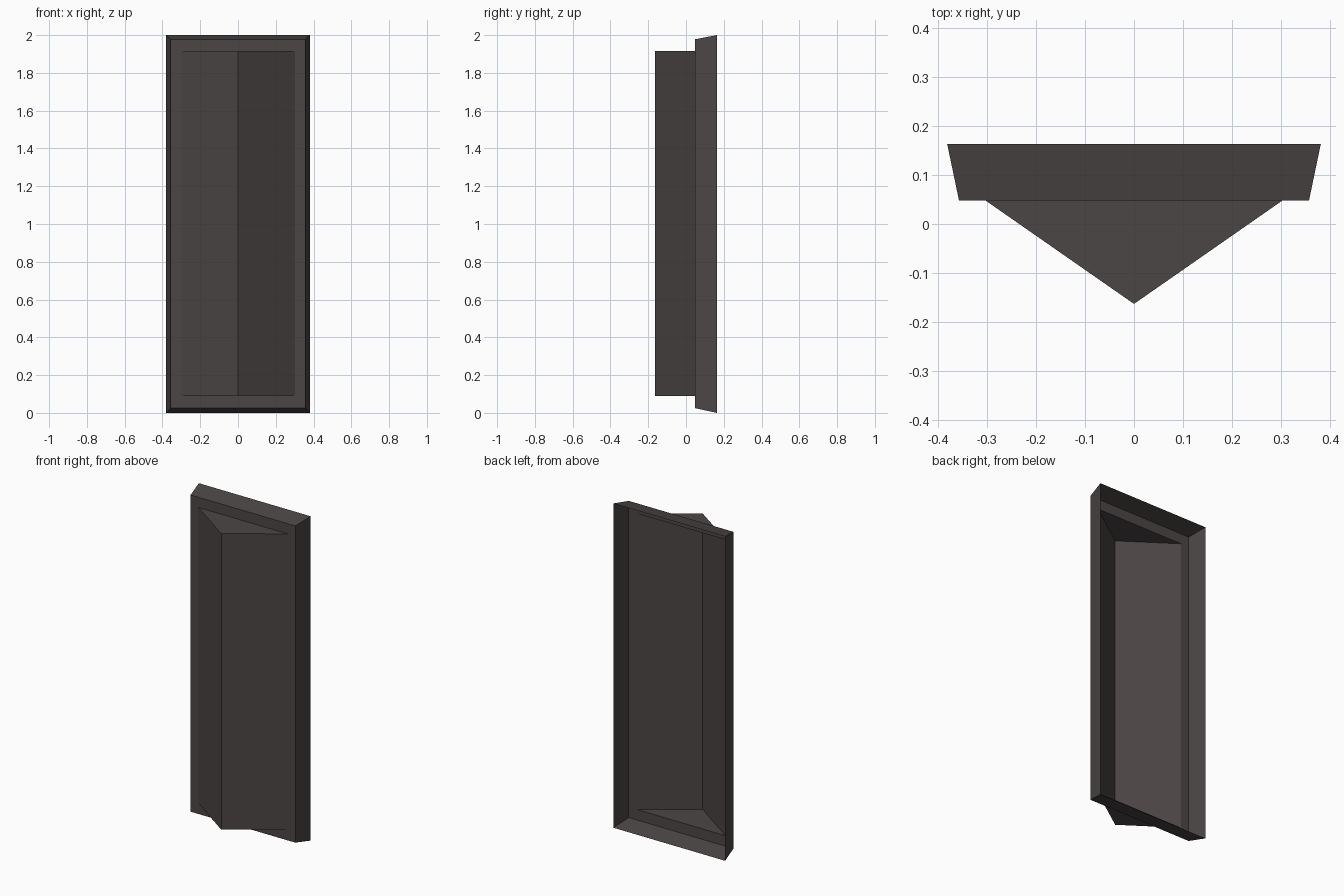
import bpy
import bmesh

if "Cube" in bpy.data.objects:
    bpy.data.objects.remove(bpy.data.objects["Cube"])

BACK, FRONT, RIDGE = 0.163, 0.048, -0.163   # depths along y

mat = bpy.data.materials.new("dark_warm_grey")
mat.diffuse_color = (0.070, 0.061, 0.059, 1.0)
mat.use_nodes = True
mat.node_tree.nodes["Principled BSDF"].inputs["Base Color"].default_value = mat.diffuse_color


def rectangle(bm, half_width, y, z0, z1):
    """Four verts, counter-clockwise as seen from the front."""
    w = half_width
    return [bm.verts.new(p) for p in ((-w, y, z0), (w, y, z0), (w, y, z1), (-w, y, z1))]


def bridge(bm, outer, inner):
    for i in range(4):
        j = (i + 1) % 4
        bm.faces.new((outer[i], outer[j], inner[j], inner[i]))


def finish(name, bm):
    mesh = bpy.data.meshes.new(name)
    bm.to_mesh(mesh)
    bm.free()
    mesh.materials.append(mat)
    obj = bpy.data.objects.new(name, mesh)
    bpy.context.collection.objects.link(obj)


# Tapered frame: sloping rim and flat front border, open at the back
bm = bmesh.new()
rings = [rectangle(bm, *r) for r in (
    (0.381, BACK, 0.0, 2.0),
    (0.357, FRONT, 0.025, 1.978),
    (0.303, FRONT, 0.09, 1.915),
)]
for outer, inner in zip(rings, rings[1:]):
    bridge(bm, outer, inner)
finish("tapered_frame", bm)

# Hollow wedge standing out of the frame opening, with triangular ends
bm = bmesh.new()
bl, br, tr, tl = rectangle(bm, 0.303, FRONT, 0.09, 1.915)
bottom = bm.verts.new((0, RIDGE, 0.09))
top = bm.verts.new((0, RIDGE, 1.915))
for face in ((bl, bottom, top, tl), (bottom, br, tr, top), (bl, br, bottom), (top, tr, tl)):
    bm.faces.new(face)
finish("wedge_panel", bm)
